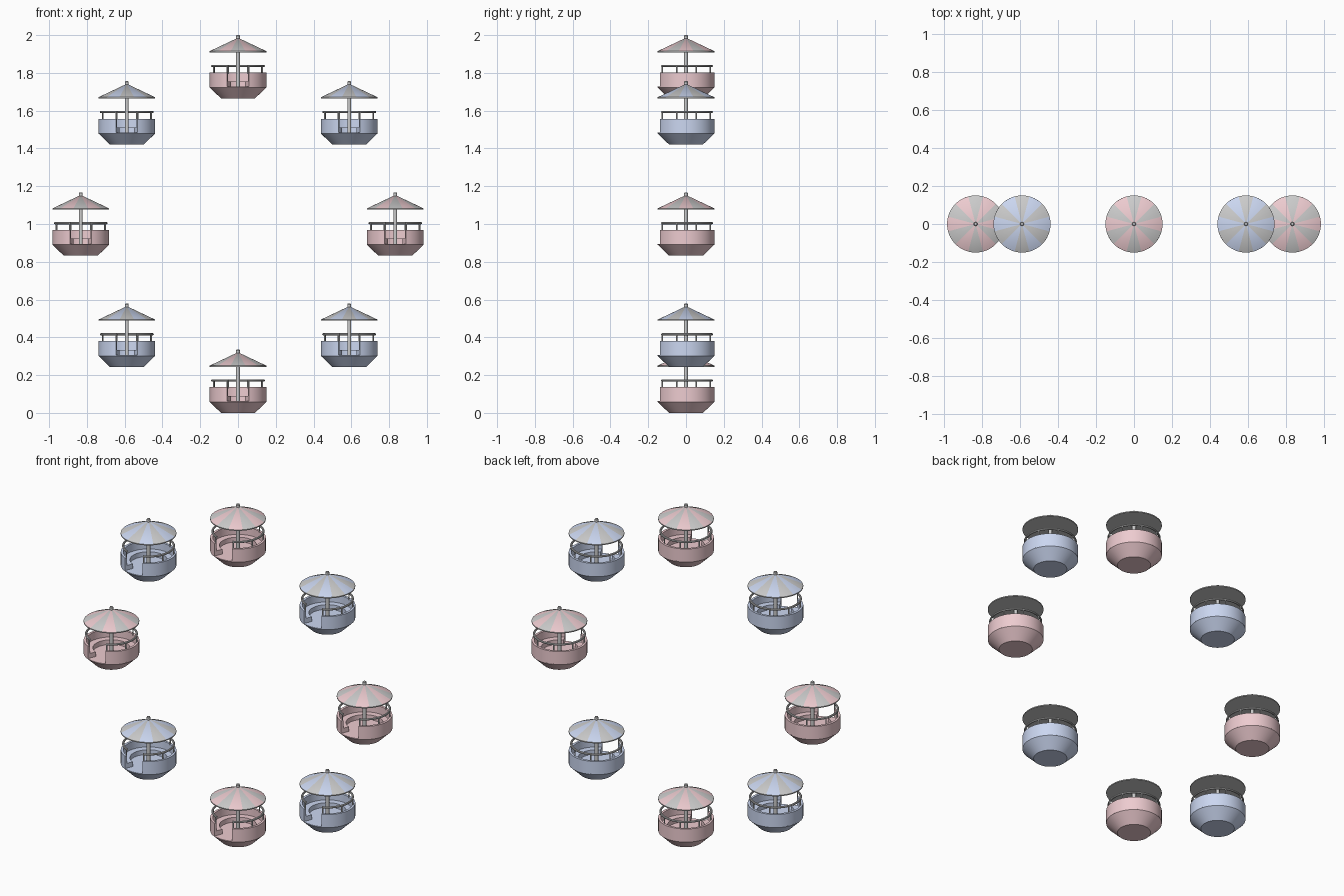
import bpy, bmesh
from math import sin, cos, pi, radians

if "Cube" in bpy.data.objects:
    bpy.data.objects.remove(bpy.data.objects["Cube"])

RING = 0.8325            # radius of the ring the cabins sit on
GAP = radians(22.5)      # half angle of the doorway, facing -y
DOOR = [(-pi / 2 + GAP, 1.5 * pi - GAP)]
FULL = [(0, 2 * pi)]


def material(name, rgb):
    m = bpy.data.materials.new(name)
    m.diffuse_color = (*rgb, 1)
    m.use_nodes = True
    m.node_tree.nodes["Principled BSDF"].inputs["Base Color"].default_value = m.diffuse_color
    return m


def finish(name, bm, origin, mat):
    me = bpy.data.meshes.new(name)
    bm.to_mesh(me)
    bm.free()
    me.shade_smooth()
    me.set_sharp_from_angle(angle=radians(25))
    if mat:
        me.materials.append(mat)
    ob = bpy.data.objects.new(name, me)
    ob.location = origin
    bpy.context.collection.objects.link(ob)


def lathe(name, profile, spans, origin, mat=None, closed=False, steps=48):
    """Sweep an (r, z) profile about z over each angular span."""
    bm = bmesh.new()
    for a0, a1 in spans:
        rows = []
        for i in range(steps + 1):
            a = a0 + (a1 - a0) * i / steps
            rows.append([bm.verts.new((r * cos(a), r * sin(a), z)) for r, z in profile])
        n = len(profile)
        for p, q in zip(rows, rows[1:]):
            for j in range(n if closed else n - 1):
                k = (j + 1) % n
                bm.faces.new((p[j], q[j], q[k], p[k]))
        if closed and a1 - a0 < 2 * pi - 0.01:
            bm.faces.new(rows[0])
            bm.faces.new(rows[-1][::-1])
    bmesh.ops.remove_doubles(bm, verts=bm.verts, dist=1e-5)
    if closed:
        bmesh.ops.recalc_face_normals(bm, faces=bm.faces)
    finish(name, bm, origin, mat)


def posts(name, origin, mat=None):
    """Eight thin uprights, two of them framing the doorway."""
    bm = bmesh.new()
    for i in range(8):
        a = -pi / 2 + radians(24.5) + i * radians(311) / 7
        v = bmesh.ops.create_cone(bm, cap_ends=True, segments=10, radius1=0.004,
                                  radius2=0.004, depth=0.042)["verts"]
        bmesh.ops.translate(bm, verts=v, vec=(0.138 * cos(a), 0.138 * sin(a), 0.151))
    finish(name, bm, origin, mat)


def cabin(origin, mat):
    # tapered tub with floor
    lathe("tub_base", [(0, 0), (0.09, 0), (0.15, 0.058), (0.15, 0.062), (0, 0.062)],
          FULL, origin, mat)
    # side wall and bench, both open at the doorway
    lathe("tub_wall", [(0.136, 0.06), (0.15, 0.06), (0.15, 0.136), (0.136, 0.136)],
          DOOR, origin, mat, closed=True)
    lathe("bench", [(0.1, 0.06), (0.138, 0.06), (0.138, 0.09), (0.1, 0.09)],
          DOOR, origin, mat, closed=True)
    # hand rail
    tube = [(0.137 + 0.006 * cos(i * pi / 4), 0.172 + 0.006 * sin(i * pi / 4)) for i in range(8)]
    lathe("hand_rail", tube, DOOR, origin, closed=True)
    posts("rail_posts", origin)
    # centre pole running through to the finial
    lathe("centre_pole", [(0, 0.055), (0.01, 0.055), (0.01, 0.331), (0.007, 0.335), (0, 0.335)],
          FULL, origin, steps=16)
    # striped canopy: underside with rim, then alternating panels
    lathe("canopy_underside", [(0, 0.244), (0.15, 0.244), (0.15, 0.25)], FULL, origin)
    w = pi / 6
    cone = [(0.15, 0.25), (0, 0.321)]
    for name, shift, m in (("canopy_stripes", -0.5, mat), ("canopy_plain_panels", 0.5, None)):
        spans = [((2 * i + shift) * w, (2 * i + shift + 1) * w) for i in range(6)]
        lathe(name, cone, spans, origin, m, steps=4)


pink = material("pink", (0.85, 0.6, 0.63))
blue = material("blue", (0.6, 0.68, 0.88))

# eight upright cabins around the wheel
for i in range(8):
    a = i * pi / 4
    cabin((RING * cos(a), 0, RING + RING * sin(a)), blue if i % 2 else pink)
